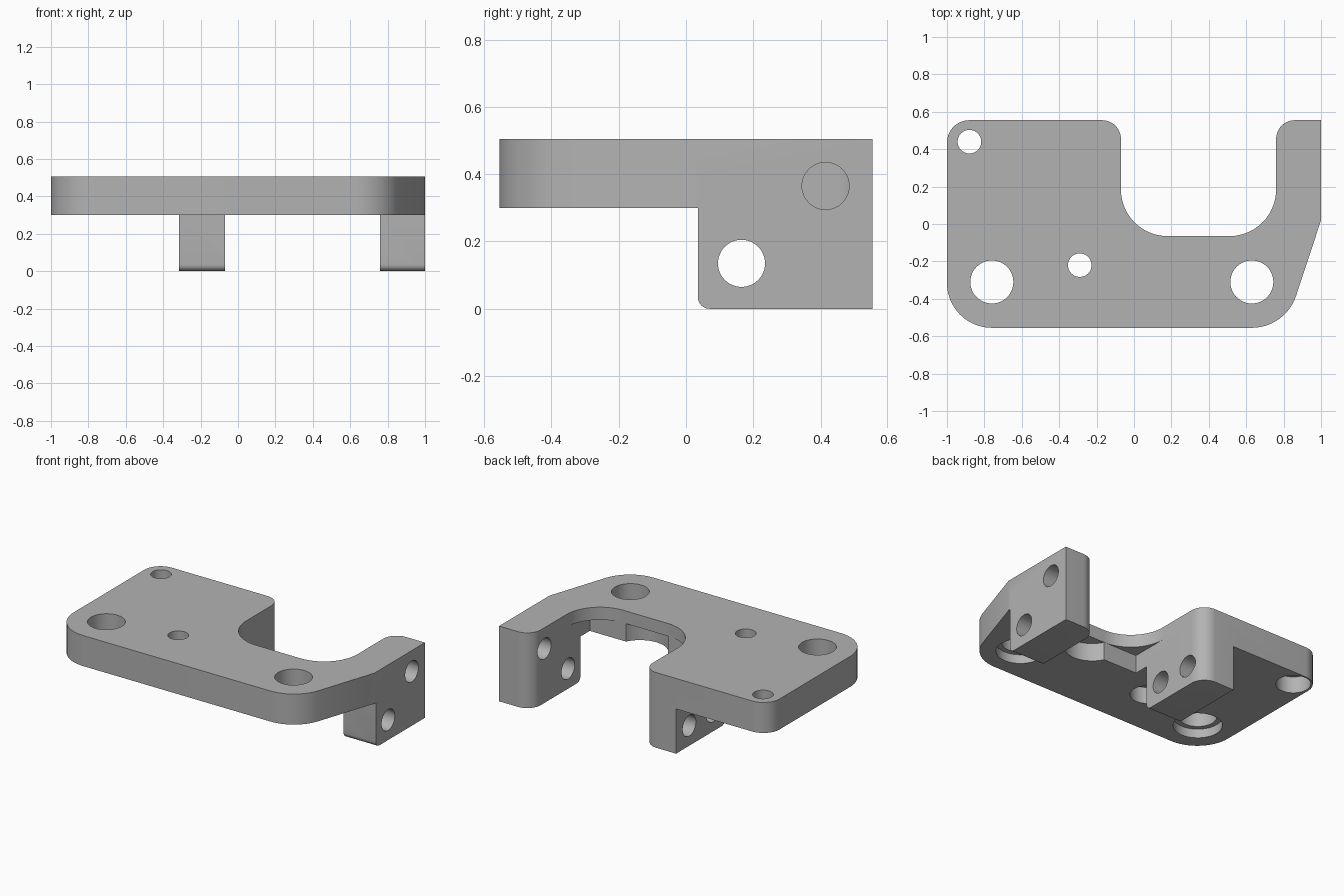
import bpy, bmesh, math
from mathutils import Vector, Matrix

cube = bpy.data.objects.get("Cube")
if cube:
    bpy.data.objects.remove(cube, do_unlink=True)

TOP, UNDER, LEDGE = 0.505, 0.3, 0.42
BACK, FRONT = 0.555, -0.555
SLOT_L, SLOT_R, SLOT_Y = -0.07, 0.76, -0.065

metal = bpy.data.materials.new("matte_grey")
metal.use_nodes = True
grey = (0.45, 0.45, 0.45, 1)
metal.diffuse_color = grey
metal.node_tree.nodes["Principled BSDF"].inputs["Base Color"].default_value = grey


def fillet(corners, steps=14):
    """Outline from (x, y, radius) corners, each rounded by its radius."""
    outline = []
    for i, (x, y, r) in enumerate(corners):
        p = Vector((x, y))
        if r == 0:
            outline.append(p)
            continue
        a = (Vector(corners[i - 1][:2]) - p).normalized()
        b = (Vector(corners[(i + 1) % len(corners)][:2]) - p).normalized()
        half = a.angle(b) / 2
        centre = p + (a + b).normalized() * r / math.sin(half)
        start = p + a * r / math.tan(half) - centre
        end = p + b * r / math.tan(half) - centre
        turn = math.atan2(start.x * end.y - start.y * end.x, start.dot(end))
        for k in range(steps + 1):
            outline.append(centre + Matrix.Rotation(turn * k / steps, 2) @ start)
    return outline


def to_object(name, bm):
    bmesh.ops.recalc_face_normals(bm, faces=bm.faces)
    mesh = bpy.data.meshes.new(name)
    bm.to_mesh(mesh)
    bm.free()
    mesh.materials.append(metal)
    obj = bpy.data.objects.new(name, mesh)
    bpy.context.collection.objects.link(obj)
    return obj


def prism(name, corners, z0, z1, round_edge_y=None):
    bm = bmesh.new()
    base = bm.faces.new([bm.verts.new((p.x, p.y, z0)) for p in fillet(corners)])
    up = bmesh.ops.extrude_face_region(bm, geom=[base])["geom"]
    bmesh.ops.translate(bm, vec=(0, 0, z1 - z0),
                        verts=[v for v in up if isinstance(v, bmesh.types.BMVert)])
    if round_edge_y is not None:
        edges = [e for e in bm.edges if all(
            abs(v.co.y - round_edge_y) < 1e-4 and abs(v.co.z - z0) < 1e-4 for v in e.verts)]
        bmesh.ops.bevel(bm, geom=edges, offset=0.035, segments=6, profile=0.5, affect='EDGES')
    return to_object(name, bm)


def cylinder(name, centre, radius, depth, along_x=False):
    bm = bmesh.new()
    turn = Matrix.Rotation(math.pi / 2, 4, 'Y') if along_x else Matrix()
    bmesh.ops.create_cone(bm, cap_ends=True, segments=48, radius1=radius, radius2=radius,
                          depth=depth, matrix=Matrix.Translation(centre) @ turn)
    return to_object(name, bm)


# Plate with a deep rounded slot open to the back
bracket = prism("bracket", [
    (-1, FRONT, 0.24), (0.81, FRONT, 0.25), (1, 0.02, 0), (1, BACK, 0),
    (SLOT_R, BACK, 0.1), (SLOT_R, SLOT_Y, 0.25), (SLOT_L, SLOT_Y, 0.25),
    (SLOT_L, BACK, 0.1), (-1, BACK, 0.12)], UNDER, TOP)

# Hanging lugs on both sides of the slot
lug_y = 0.035
lugs = [
    prism("left_lug", [(SLOT_R, lug_y, 0), (1, lug_y, 0), (1, BACK, 0),
                       (SLOT_R, BACK, 0.1)], 0, 0.4, lug_y),
    prism("right_lug", [(-0.315, lug_y, 0), (SLOT_L, lug_y, 0), (SLOT_L, BACK, 0.1),
                        (-0.315, BACK, 0)], 0, 0.4, lug_y)]

# Square relief under the slot and the round pocket behind it
cutters = [
    prism("slot_relief", [(SLOT_L, SLOT_Y, 0), (SLOT_R, SLOT_Y, 0),
                          (SLOT_R, 0.3, 0), (SLOT_L, 0.3, 0)], 0.1, LEDGE),
    cylinder("round_pocket", (0.335, 0.01, LEDGE - 0.1), 0.173, 0.2)]

# Vertical holes, each with a wider counterbore from below
for x, y, r, wide, deep in [(-0.76, -0.31, 0.115, 0.148, 0.06), (0.63, -0.31, 0.115, 0.148, 0.06),
                            (-0.88, 0.44, 0.063, 0.105, 0.11), (-0.29, -0.22, 0.063, 0.105, 0.11)]:
    cutters.append(cylinder("hole", (x, y, 0.4), r, 0.6))
    # The bore starts just under the plate so that it clears the lugs
    cutters.append(cylinder("counterbore", (x, y, UNDER + deep - 0.1), wide, 0.2))

# Cross holes through the lugs
for x, y, z in [(0.88, 0.165, 0.135), (0.88, 0.415, 0.365),
                (-0.19, 0.165, 0.135), (-0.19, 0.415, 0.135)]:
    cutters.append(cylinder("cross_hole", (x, y, z), 0.07, 0.4, True))

# Join the parts, cut the openings and keep only the finished bracket
for tools, mode in ((lugs, 'UNION'), (cutters, 'DIFFERENCE')):
    for tool in tools:
        mod = bracket.modifiers.new(tool.name, 'BOOLEAN')
        mod.operation, mod.object, mod.solver = mode, tool, 'EXACT'
bpy.context.view_layer.update()
done = bracket.evaluated_get(bpy.context.evaluated_depsgraph_get())
finished = bpy.data.meshes.new_from_object(done)
bracket.modifiers.clear()
bracket.data = finished
for tool in lugs + cutters:
    bpy.data.objects.remove(tool, do_unlink=True)

bpy.context.view_layer.objects.active = bracket
bracket.select_set(True)
bpy.ops.object.shade_smooth_by_angle(angle=math.radians(30))
